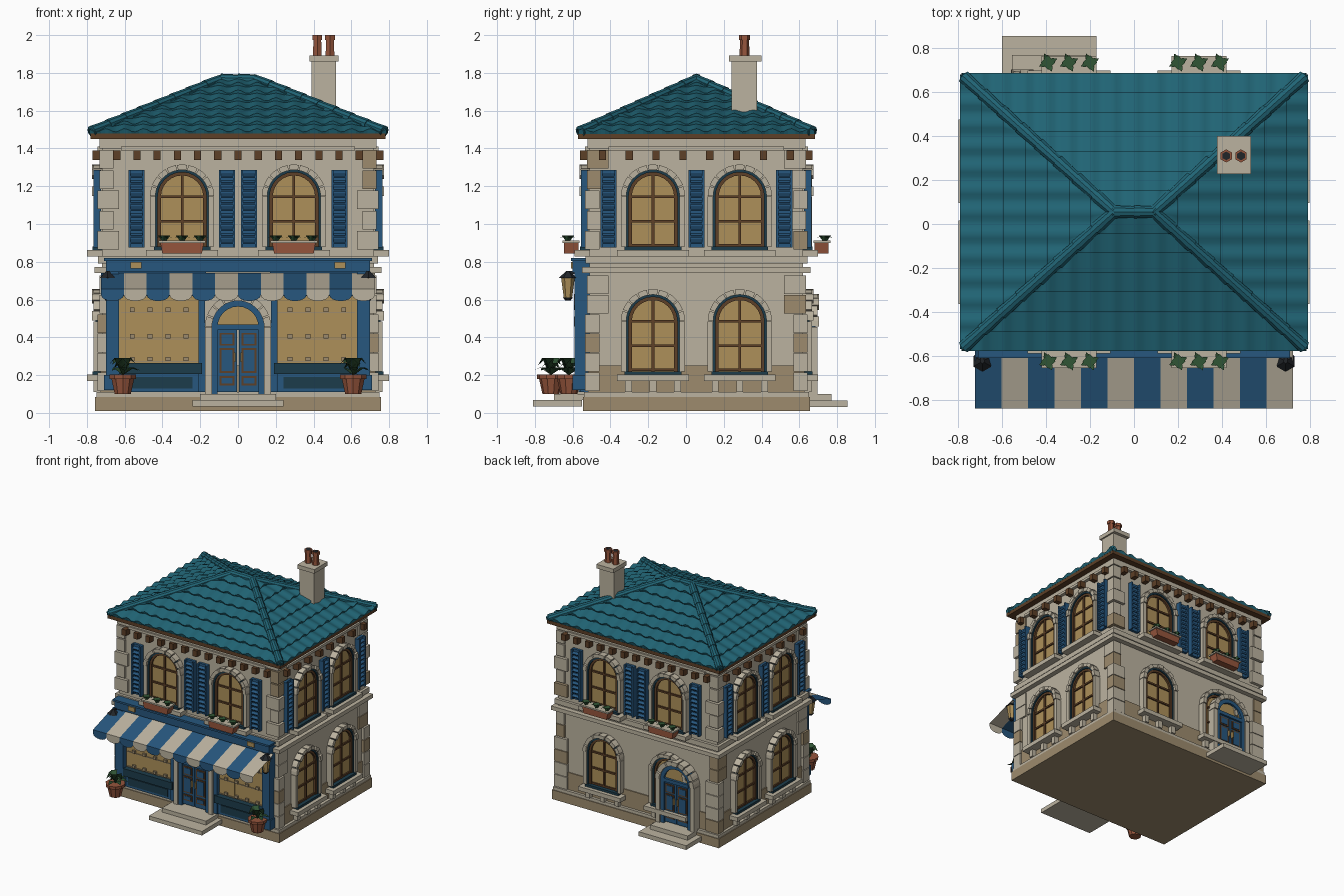
import bpy, bmesh, math, random
from mathutils import Matrix, Vector

if "Cube" in bpy.data.objects:
    bpy.data.objects.remove(bpy.data.objects["Cube"])
random.seed(4)
COL = dict(cream=(.5, .45, .35), tan=(.34, .26, .155), roof=(.015, .13, .18), blue=(.02, .095, .21),
           dark=(.012, .045, .07), gold=(.42, .28, .1), brown=(.11, .05, .02), clay=(.3, .09, .045),
           green=(.03, .09, .035), iron=(.015, .018, .022))
parts = {}
T = Matrix.Translation
I = Matrix.Identity(4)
HX, HY, CY = .72, .565, .055          # wall half sizes, centre y


def part(name, col):
    return parts.setdefault(name, (bmesh.new(), col))[0]


def wall(k):                          # local frame: x along wall, -y outward
    return T((0, CY, 0)) @ Matrix.Rotation(k * math.pi / 2, 4, 'Z') @ T((0, -(HX if k % 2 else HY), 0))


def box(name, col, M, x0, x1, y0, y1, z0, z1):
    m = M @ T(((x0 + x1) / 2, (y0 + y1) / 2, (z0 + z1) / 2)) @ Matrix.Diagonal((abs(x1 - x0), abs(y1 - y0), abs(z1 - z0), 1))
    bmesh.ops.create_cube(part(name, col), size=1, matrix=m)


def prism(name, col, M, pts, y0, y1):
    bm = part(name, col)
    a, b = [[bm.verts.new(M @ Vector((x, y, z))) for x, z in pts] for y in (y0, y1)]
    n = len(pts)
    fs = [bm.faces.new(a), bm.faces.new(b[::-1])]
    fs += [bm.faces.new((a[i], b[i], b[(i + 1) % n], a[(i + 1) % n])) for i in range(n)]
    bmesh.ops.recalc_face_normals(bm, faces=fs)


def cone(name, col, x, y, z0, z1, r1, r2, n=10):
    bmesh.ops.create_cone(part(name, col), cap_ends=True, segments=n, radius1=r1, radius2=r2,
                          depth=z1 - z0, matrix=T((x, y, (z0 + z1) / 2)))


def arc(cx, cz, r, a0=0, a1=math.pi, n=12):
    return [(cx + r * math.cos(a0 + (a1 - a0) * i / n), cz + r * math.sin(a0 + (a1 - a0) * i / n)) for i in range(n + 1)]


def arch_band(name, col, M, cx, z0, zs, r0, r1, y0, y1):
    pts = [(cx + r1, z0)] + arc(cx, zs, r1) + [(cx - r1, z0), (cx - r0, z0)] + arc(cx, zs, r0)[::-1] + [(cx + r0, z0)]
    prism(name, col, M, pts, y0, y1)


def stone_arch(name, M, cx, z0, zs, r0, r1, d, n=9):
    for i in range(n):                # wedge stones over the opening
        a0, a1 = math.pi * (i + .06) / n, math.pi * (i + .94) / n
        dd = d + (.008 if i % 2 == 0 else 0)
        prism(name, 'cream', M, arc(cx, zs, r1, a0, a1, 2) + arc(cx, zs, r0, a1, a0, 2), -dd, 0)
    for s in (-1, 1):
        box(name, 'cream', M, cx + s * r0, cx + s * r1, -d, 0, z0, zs)


def window(M, cx, z0, lower=False):
    zs = z0 + .265
    prism('window_glass', 'gold', M, [(cx + .125, z0)] + arc(cx, zs, .125) + [(cx - .125, z0)], -.01, 0)
    arch_band('window_frames', 'brown', M, cx, z0, zs, .112, .13, -.026, 0)
    arch_band('window_casings', 'dark', M, cx, z0, zs, .129, .143, -.034, 0)
    box('window_bars', 'brown', M, cx - .007, cx + .007, -.022, 0, z0, zs + .12)
    for z in (z0 + .008, z0 + .135, zs):
        box('window_bars', 'brown', M, cx - .12, cx + .12, -.021, 0, z - .007, z + .007)
    stone_arch('window_surrounds', M, cx, z0, zs, .141, .17, .046)
    box('window_casings', 'dark', M, cx - .15, cx + .15, -.05, 0, z0 - .02, z0)
    box('window_sills', 'cream', M, cx - .19, cx + .19, -.08, 0, z0 - .052, z0 - .018)
    if lower:
        for i in (-1, 0, 1):
            box('sill_brackets', 'cream', M, cx + i * .13 - .018, cx + i * .13 + .018, -.045, 0, z0 - .11, z0 - .05)


def shutter(M, cx, z0=.875, z1=1.285):
    for s in (-1, 1):
        box('shutters', 'blue', M, cx + s * .043, cx + s * .031, -.045, -.005, z0, z1)
    box('shutters', 'blue', M, cx - .035, cx + .035, -.025, -.005, z0, z1)
    for i in range(11):
        z = z0 + .03 + i * (z1 - z0 - .06) / 10
        m = M @ T((cx, -.03, z)) @ Matrix.Rotation(.5, 4, 'X')
        box('shutter_slats', 'blue', m, -.034, .034, -.014, .01, -.006, .006)


def leaf(x, y, z, a, l, rise, w):
    bm = part('leaves', 'green')
    d, s = Vector((math.cos(a), math.sin(a), 0)), Vector((-math.sin(a), math.cos(a), 0)) * w
    o, up = Vector((x, y, z)), Vector((0, 0, rise))
    v = [bm.verts.new(p) for p in (o, o + d * l * .55 - s + up, o + d * l + up * .6, o + d * l * .55 + s + up)]
    bm.faces.new(v)


def flower_box(M, cx):
    prism('window_boxes', 'clay', M, [(cx - .105, .845), (cx + .105, .845), (cx + .115, .9), (cx - .115, .9)], -.135, -.06)
    box('window_box_rims', 'cream', M, cx - .125, cx + .125, -.145, -.055, .9, .912)
    for i in (-1, 0, 1):
        p = M @ Vector((cx + i * .095, -.115, 0))
        cone('box_plants', 'green', p.x, p.y, .905, .94, .008, .033, 4)
        for j in range(4):
            leaf(p.x, p.y, .91, j * math.pi / 2 + .4, .045, .025, .012)


def door(M, cx, d):
    stone_arch('door_surrounds', M, cx, .1, .455, .138, .175, d)
    arch_band('door_frames', 'blue', M, cx, .1, .455, .108, .14, -d + .012, 0)
    prism('door_transoms', 'gold', M, arc(cx, .465, .108), -d + .03, 0)
    box('door_frames', 'blue', M, cx - .115, cx + .115, -d + .01, 0, .44, .468)
    for s in (-1, 1):
        c = cx + s * .058
        box('door_leaves', 'blue', M, c - .054, c + .054, -d + .025, 0, .11, .44)
        for z0, z1 in ((.15, .19), (.215, .34), (.36, .42)):
            box('door_panels', 'brown', M, c - .04, c + .04, -d + .018, 0, z0 - .004, z1 + .004)
            box('door_insets', 'blue', M, c - .029, c + .029, -d + .014, 0, z0 + .006, z1 - .006)
        box('door_handles', 'gold', M, cx + s * .014, cx + s * .022, -d, 0, .27, .32)


# Masonry body, bands and eaves
def slab(name, col, o, z0, z1):
    box(name, col, T((0, CY, 0)), -HX - o, HX + o, -HY - o, HY + o, z0, z1)


slab('walls', 'cream', 0, .05, 1.45)
slab('plinth', 'tan', .036, .01, .085)
slab('plinth_cap', 'cream', .03, .085, .11)
slab('wainscot', 'tan', .008, .11, .25)
slab('string_course', 'cream', .04, .74, .772)
slab('upper_course', 'cream', .022, .79, .83)
slab('frieze', 'cream', .012, 1.40, 1.45)
slab('eaves_board', 'brown', .062, 1.45, 1.478)

# Corner stones
for sx in (-1, 1):
    for sy in (-1, 1):
        for z in [.115 + i * .103 for i in range(6)] + [.865 + i * .107 for i in range(5)]:
            alt = round(z * 100) % 2 == 0
            w, l = (.115, .075) if alt else (.075, .115)
            o = .024 if alt else .014
            X, Y = sx * (HX + o), CY + sy * (HY + o)
            c = random.choice(('cream', 'cream', 'tan'))
            box('corner_stones_' + c, c, I, X, X - sx * w, Y, Y - sy * l, z, z + .098)

# Windows, shutters and eave brackets on all four walls
for k in range(4):
    M = wall(k)
    cs = (-.23, .23) if k % 2 else (-.296, .296)
    for c in cs:
        window(M, c, .88)
        if k:
            window(M, c, .22, True)
        if k % 2 == 0:
            flower_box(M, c)
    for c in ((-.465, 0, .465) if k % 2 else (-.537, -.058, .058, .537)):
        shutter(M, c)
    n, st = (8, .142) if k % 2 else (13, .107)
    for i in range(n):
        u = (i - (n - 1) / 2) * st
        box('eave_brackets', 'brown', M, u - .019, u + .019, -.05, 0, 1.34, 1.39)
    e = (HY if k % 2 else HX) - .1
    box('bracket_rail', 'cream', M, -e, e, -.025, 0, 1.39, 1.41)

# Shopfront
F, B = wall(0), wall(2)
door(F, 0, .075)
for s in (-1, 1):
    def sb(n, c, x0, x1, d, z0, z1):
        box(n, c, F, s * x0, s * x1, -d, 0, z0, z1)
    sb('shop_pilasters', 'blue', .63, .70, .08, .12, .75)
    sb('shop_pilasters', 'blue', .62, .71, .09, .12, .2)
    sb('shop_pilasters', 'blue', .175, .21, .06, .11, .74)
    sb('shop_glass', 'gold', .2, .63, .03, .26, .64)
    sb('shop_base', 'blue', .2, .63, .05, .11, .21)
    sb('shop_base_panel', 'dark', .24, .6, .056, .13, .19)
    sb('shop_sill', 'dark', .19, .635, .075, .205, .265)
    sb('shop_lintel', 'blue', .17, .63, .06, .62, .75)
    for z in (.275, .395, .535):
        sb('display_shelves', 'tan', .21, .62, .036, z - .006, z)
        for i in range(4):
            x = .275 + i * .095
            sb('display_goods', 'brown' if i < 0 else 'tan', x - .013, x + .013, .045, z, z + .022)
    for x in (.345, .485):
        sb('shop_bars', 'gold', x - .004, x + .004, .034, .26, .62)
    sb('sign_plaques', 'gold', .51, .57, .1, .765, .8)
    # Wall lanterns
    x, y = s * .69, -.625
    cone('lantern_caps', 'iron', x, y, .715, .75, .048, .01, 6)
    cone('lantern_glass', 'gold', x, y, .61, .715, .022, .036, 6)
    cone('lantern_base', 'iron', x, y, .595, .61, .014, .026, 6)
    box('lantern_arms', 'iron', I, x - .008, x + .008, y, -.51, .735, .75)
    # Potted plants
    x, y = s * .61, (-.62 if s > 0 else -.715)
    cone('pots', 'clay', x, y, .1, .185, .045, .064)
    cone('pots', 'clay', x, y, .18, .203, .073, .075)
    for j in range(16):
        leaf(x, y, .2, j * 2.4, .05 + .05 * (j % 3) / 2, .04 + .05 * ((j + 1) % 3) / 2, .024)
box('sign_board', 'blue', F, -.70, .70, -.09, 0, .745, .815)
box('sign_cornice', 'blue', F, -.71, .71, -.1, 0, .805, .82)

# Striped awning with a scalloped edge (thin cloth)
for i in range(12):
    x0, x1 = -.725 + i * 1.45 / 12, -.725 + (i + 1) * 1.45 / 12
    c = 'blue' if i % 2 == 0 else 'cream'
    bm = part('awning_' + c, c)
    bm.faces.new([bm.verts.new(p) for p in ((x0, -.84, .655), (x1, -.84, .655), (x1, -.575, .74), (x0, -.575, .74))])
    h = (x1 - x0) / 2
    low = [(x0 + h - h * math.cos(math.pi * j / 8), -.84, .625 - .033 * math.sin(math.pi * j / 8)) for j in range(9)]
    bm.faces.new([bm.verts.new(p) for p in low + [(x1, -.84, .655), (x0, -.84, .655)]])

# Back door and steps
door(B, .385, .075)
box('front_steps', 'cream', I, -.24, .24, -.81, -.55, .035, .068)
box('front_steps', 'cream', I, -.2, .2, -.7, -.54, .068, .1)
box('back_steps', 'cream', I, -.6, -.17, .64, .855, .03, .065)
box('back_steps', 'cream', I, -.555, -.215, .64, .77, .065, .1)

# Roof: hipped core, then stepped wavy tile courses on each slope
EX, EY, R, ZE, ZR = .785, .625, .09, 1.478, 1.765
bm = part('roof_core', 'roof')
ev = [bm.verts.new((x * EX, CY + y * EY, ZE)) for x, y in ((-1, -1), (1, -1), (1, 1), (-1, 1))]
rl, rr = [bm.verts.new((x, CY, ZR)) for x in (-R, R)]
for f in ((ev[0], ev[1], rr, rl), (ev[1], ev[2], rr), (ev[2], ev[3], rl, rr), (ev[3], ev[0], rl), ev[::-1]):
    bm.faces.new(f)
bm = part('roof_tiles', 'roof')
ROWS = 7
for k in range(4):
    M = T((0, CY, 0)) @ Matrix.Rotation(k * math.pi / 2, 4, 'Z')
    W, D, top, dt = (EY, EX, 0, R) if k % 2 else (EX, EY, R, 0)
    n = int(2 * W / .02)

    def line(t, lift, wave):
        w = W + (top - W) * t
        us = [max(-w, min(w, -W + 2 * W * i / n)) for i in range(n + 1)]
        return [bm.verts.new(M @ Vector((u, -(D + (dt - D) * t) - (.008 if lift > .01 else 0),
                ZE + (ZR - ZE) * t + lift + wave * math.cos(u * 2 * math.pi / .1)))) for u in us]
    for r in range(ROWS):
        t0, t1 = r / ROWS, (r + 1) / ROWS
        lip = line(t0, -.002, 0), line(t0, .018, .009)
        face = line(t0, .018, .009), line(t1, .006, .005)
        for (a, b), sm in ((lip, False), (face, True)):
            for i in range(n):
                bm.faces.new((a[i], a[i + 1], b[i + 1], b[i])).smooth = sm
bmesh.ops.dissolve_degenerate(bm, dist=1e-5, edges=bm.edges[:])


# Hip and ridge cap tiles
def caps(p, q, n):
    p, q = Vector(p), Vector(q)
    for i in range(n):
        a, b = p.lerp(q, i / n), p.lerp(q, (i + 1.1) / n)
        m = T((a + b) / 2) @ (b - a).to_track_quat('Z', 'Y').to_matrix().to_4x4()
        bmesh.ops.create_cone(part('ridge_caps', 'roof'), cap_ends=True, segments=10, radius1=.031, radius2=.026,
                              depth=(b - a).length, matrix=m)


for sx in (-1, 1):
    for sy in (-1, 1):
        caps((sx * .775, CY + sy * .615, ZE + .012), (sx * R, CY, ZR), 8)
caps((-R, CY, ZR), (R, CY, ZR), 2)

# Chimney
box('chimney', 'cream', I, .39, .52, .24, .375, 1.55, 1.87)
box('chimney_cap', 'cream', I, .378, .532, .227, .4, 1.86, 1.893)
for x in (.42, .487):
    cone('chimney_pots', 'clay', x, .31, 1.89, 1.985, .027, .023, 6)
    cone('chimney_pots', 'clay', x, .31, 1.975, 2.0, .03, .03, 6)
    cone('chimney_flues', 'iron', x, .31, 1.99, 2.001, .02, .02, 6)

# Turn every collected part into an object
mats = {}
for c, rgb in COL.items():
    mats[c] = bpy.data.materials.new(c)
    mats[c].diffuse_color = (*rgb, 1)
for name, (bm, col) in parts.items():
    me = bpy.data.meshes.new(name)
    bm.to_mesh(me)
    bm.free()
    me.materials.append(mats[col])
    bpy.context.collection.objects.link(bpy.data.objects.new(name, me))

for m in bpy.data.materials:
    if m.users and not m.is_grease_pencil:
        m.use_nodes = True
        m.node_tree.nodes["Principled BSDF"].inputs["Base Color"].default_value = m.diffuse_color
